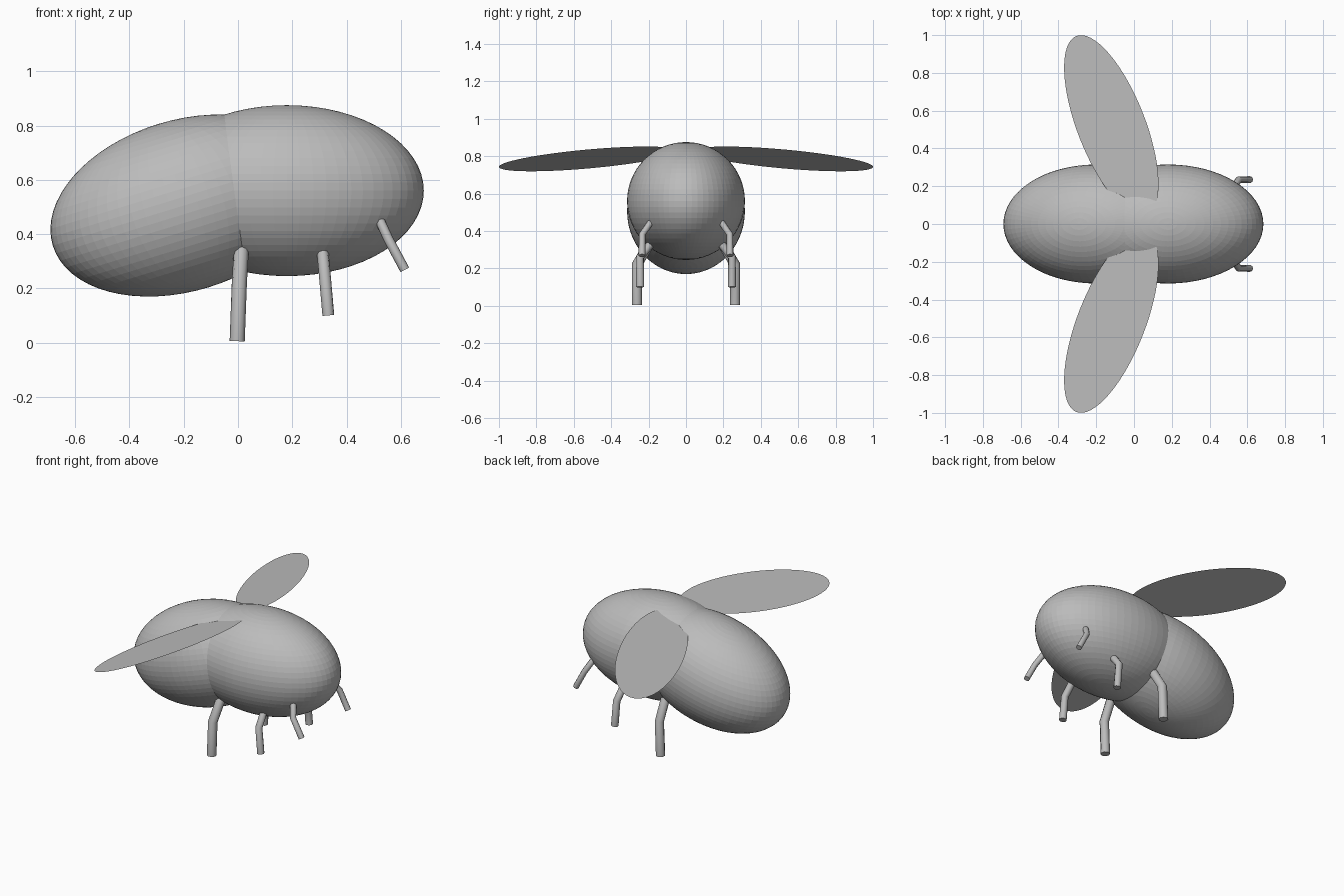
import bpy, math
from mathutils import Matrix, Vector

if "Cube" in bpy.data.objects:
    bpy.data.objects.remove(bpy.data.objects["Cube"])

grey = bpy.data.materials.new("plain grey")
grey.diffuse_color = (0.5, 0.5, 0.5, 1)
grey.use_nodes = True
grey.node_tree.nodes["Principled BSDF"].inputs["Base Color"].default_value = grey.diffuse_color


def ellipsoid(name, centre, tilt):
    """Faceted egg-shaped body part, long along x, tilted about y."""
    bpy.ops.mesh.primitive_uv_sphere_add(segments=64, ring_count=32, location=centre)
    ob = bpy.context.object
    ob.name = name
    ob.scale = (0.505, 0.315, 0.315)
    ob.rotation_euler = (0, -math.radians(tilt), 0)
    ob.data.materials.append(grey)


def leg(name, points, radius):
    """Bent round leg: thigh inside the body, knee, foot."""
    cu = bpy.data.curves.new(name, 'CURVE')
    cu.dimensions = '3D'
    cu.bevel_depth = radius
    cu.bevel_resolution = 2
    cu.use_fill_caps = True
    sp = cu.splines.new('POLY')
    sp.points.add(len(points) - 1)
    for p, co in zip(sp.points, points):
        p.co = (*co, 1)
    cu.materials.append(grey)
    ob = bpy.data.objects.new(name, cu)
    bpy.context.collection.objects.link(ob)


def wing(name, side):
    """Paper-thin oval, swept back, with the front edge raised."""
    sweep = math.radians(21.3)
    pts = []
    for i in range(64):
        t = 2 * math.pi * i / 64
        p = Matrix.Rotation(sweep, 3, 'Z') @ Vector((0.18 * math.cos(t), 0.51 * math.sin(t), 0))
        pts.append((p.x - 0.12, side * (p.y + 0.52), 0.785 + 0.265 * p.x))
    if side < 0:
        pts.reverse()
    me = bpy.data.meshes.new(name)
    me.from_pydata(pts, [], [list(range(64))])
    me.materials.append(grey)
    bpy.context.collection.objects.link(bpy.data.objects.new(name, me))


# Body
ellipsoid("front_body", (0.18, 0, 0.56), 0)
ellipsoid("rear_body", (-0.2, 0, 0.505), 17)

# Legs: hip, knee, foot, and radius
legs = {
    "rear_leg": ([(0.012, 0.19, 0.34), (0.005, 0.262, 0.22), (-0.003, 0.262, 0.005)], 0.028),
    "middle_leg": ([(0.312, 0.185, 0.335), (0.319, 0.245, 0.26), (0.333, 0.245, 0.10)], 0.022),
    "front_leg": ([(0.525, 0.19, 0.445), (0.555, 0.235, 0.38), (0.615, 0.235, 0.268)], 0.018),
}
for side, label in ((1, "left"), (-1, "right")):
    for name, (pts, r) in legs.items():
        leg(f"{name}_{label}", [(x, y * side, z) for x, y, z in pts], r)
    wing(f"wing_{label}", side)
